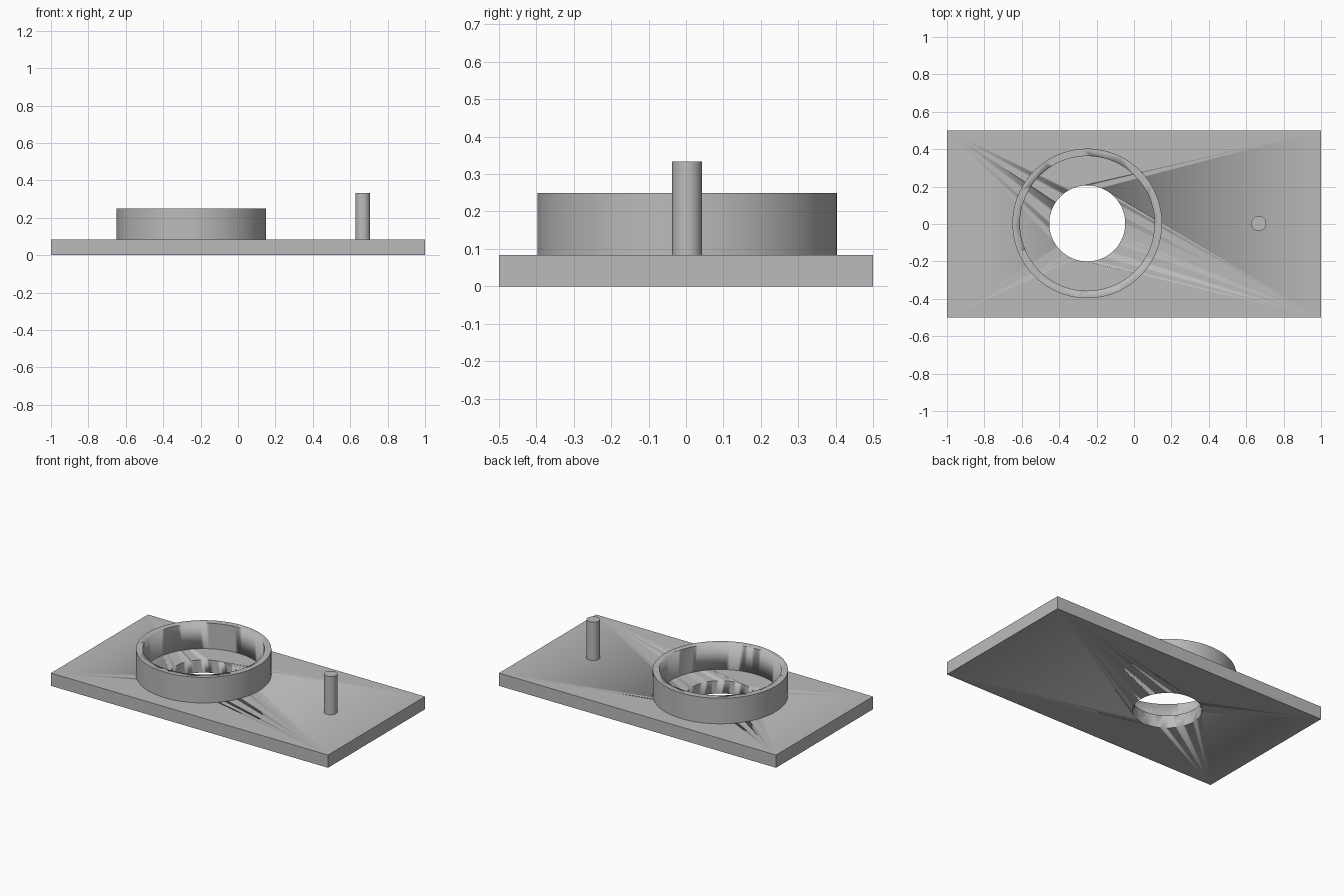
import bpy
import bmesh
import math

cube = bpy.data.objects.get("Cube")
if cube:
    bpy.data.objects.remove(cube, do_unlink=True)

grey = bpy.data.materials.new("light grey")
grey.use_nodes = True
colour = (0.5, 0.5, 0.5, 1)
grey.diffuse_color = colour
grey.node_tree.nodes["Principled BSDF"].inputs["Base Color"].default_value = colour

PLATE_TOP, RIM_TOP, PIN_TOP = 0.083, 0.25, 0.333
RING_X, PIN_X, MID_Y = -0.25, 0.667, 0.003


def finish(name, bm, smooth=True):
    bmesh.ops.recalc_face_normals(bm, faces=bm.faces)
    mesh = bpy.data.meshes.new(name)
    bm.to_mesh(mesh)
    bm.free()
    mesh.materials.append(grey)
    obj = bpy.data.objects.new(name, mesh)
    bpy.context.collection.objects.link(obj)
    if smooth:
        bpy.ops.object.select_all(action="DESELECT")
        obj.select_set(True)
        bpy.context.view_layer.objects.active = obj
        bpy.ops.object.shade_smooth_by_angle(angle=math.radians(30))
    return obj


def cylinder(name, x, radius, bottom, top, sides=96):
    bm = bmesh.new()
    bmesh.ops.create_cone(bm, cap_ends=True, segments=sides, radius1=radius,
                          radius2=radius, depth=top - bottom)
    bmesh.ops.translate(bm, verts=bm.verts, vec=(x, MID_Y, (bottom + top) / 2))
    return finish(name, bm)


def cut(obj, cutter):
    mod = obj.modifiers.new("round opening", "BOOLEAN")
    mod.operation = "DIFFERENCE"
    mod.solver = "EXACT"
    mod.object = cutter
    cutter.hide_render = True
    cutter.hide_viewport = True
    bpy.context.view_layer.objects.active = obj
    bpy.ops.object.modifier_apply(modifier=mod.name)
    bpy.data.objects.remove(cutter, do_unlink=True)


# Base plate with a round through hole
bm = bmesh.new()
bmesh.ops.create_cube(bm, size=1)
bmesh.ops.scale(bm, verts=bm.verts, vec=(2, 1, PLATE_TOP))
bmesh.ops.translate(bm, verts=bm.verts, vec=(0, 0, PLATE_TOP / 2))
plate = finish("base_plate", bm)
cut(plate, cylinder("hole_cutter", RING_X, 0.203, -0.1, 0.2))

# Raised collar around the hole
collar = cylinder("collar", RING_X, 0.4, PLATE_TOP, RIM_TOP)
cut(collar, cylinder("collar_cutter", RING_X, 0.36, 0, 0.4))

# Upright pin
cylinder("pin", PIN_X, 0.04, PLATE_TOP, PIN_TOP, 48)
